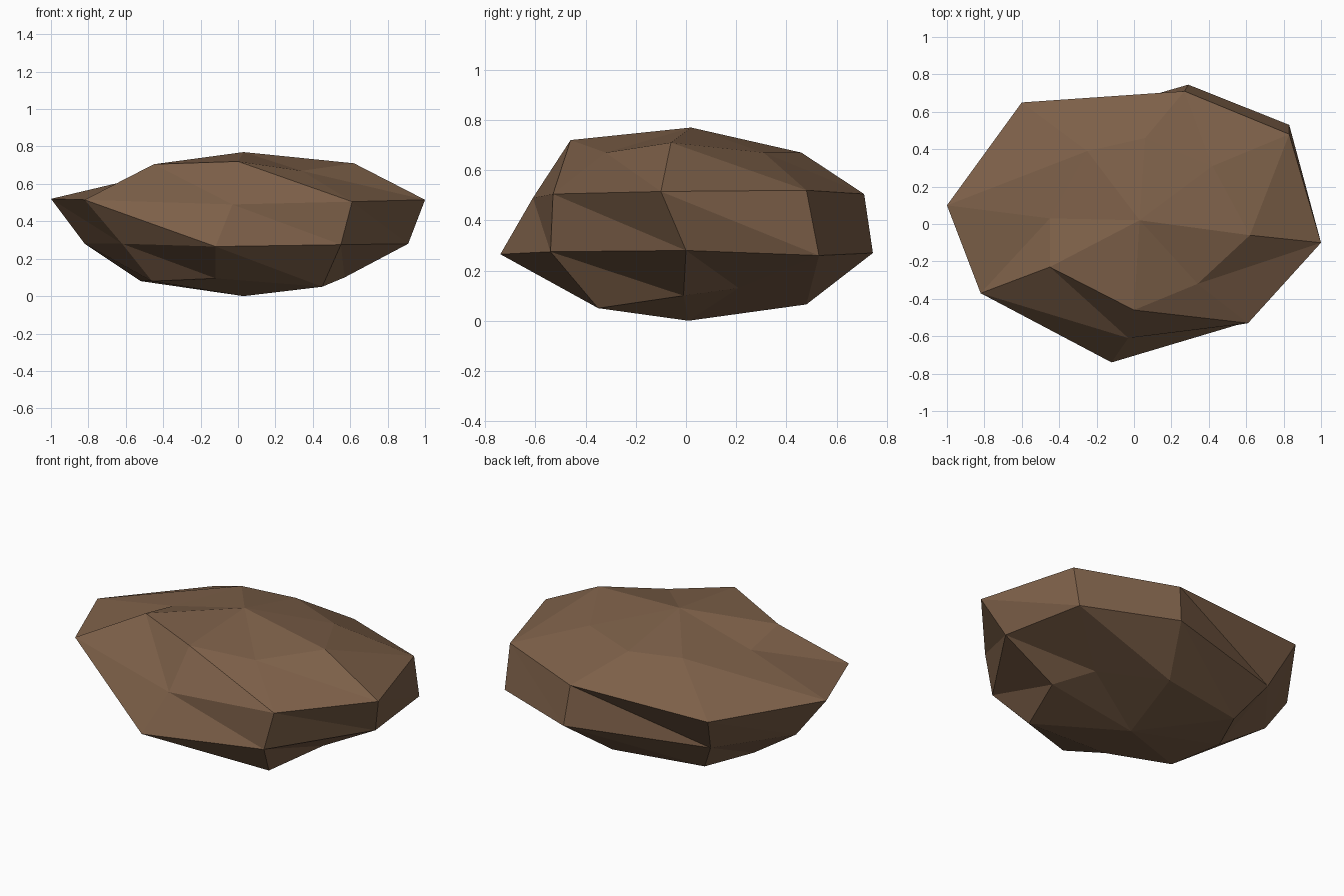
import bpy
import bmesh

# Remove the default cube
default = bpy.data.objects.get("Cube")
if default:
    bpy.data.objects.remove(default, do_unlink=True)


def flat_material(name, colour):
    mat = bpy.data.materials.new(name)
    mat.use_nodes = True
    mat.diffuse_color = colour
    shader = next(n for n in mat.node_tree.nodes if n.type == "BSDF_PRINCIPLED")
    shader.inputs["Base Color"].default_value = colour
    shader.inputs["Roughness"].default_value = 1
    return mat


def add_ring(bm, xs, ys, heights):
    """One rough eight-sided outline, counter-clockwise from the left (+x)."""
    return [bm.verts.new(point) for point in zip(xs, ys, heights)]


def bridge(bm, upper, lower):
    """Join two outlines with triangles, every diagonal leaning the same way."""
    count = len(upper)
    for i in range(count):
        j = (i + 1) % count
        bm.faces.new((upper[i], lower[i], lower[j]))
        bm.faces.new((upper[i], lower[j], upper[j]))


def cap(bm, ring, tip):
    """Close an outline with a fan of triangles around a tip point."""
    centre = bm.verts.new(tip)
    for i, vert in enumerate(ring):
        bm.faces.new((vert, ring[(i + 1) % len(ring)], centre))


bm = bmesh.new()

# Crown: uneven shoulder below the peak
crown = add_ring(bm,
                 (.62, .42, .06, -.25, -.45, -.45, 0, .34),
                 (-.06, .31, .46, .39, .03, -.23, -.46, -.32),
                 (.71, .67, .67, .685, .65, .705, .72, .67))

# Brim: the widest outline
brim = add_ring(bm,
                (1, .83, .27, -.6, -1, -.82, -.03, .61),
                (-.1, .48, .71, .65, .1, -.37, -.61, -.53),
                (.515, .52, .505, .493, .52, .515, .49, .505))

# Waist: lower side outline
waist = add_ring(bm,
                 (.91, .83, .29, -.52, -.82, -.62, -.12, .55),
                 (0, .53, .745, .51, .13, -.34, -.74, -.54),
                 (.28, .26, .27, .265, .28, .28, .265, .275))

# Foot: small outline just above the ground
foot = add_ring(bm,
                (.57, .45, .15, -.39, -.52, -.46, -.12, .45),
                (-.01, .21, .48, .38, .1, -.23, -.39, -.35),
                (.1, .13, .065, .07, .08, .08, .095, .05))

rings = (crown, brim, waist, foot)
for upper, lower in zip(rings, rings[1:]):
    bridge(bm, upper, lower)
cap(bm, crown, (.03, .02, .77))
cap(bm, foot, (.03, .01, 0))

# Consistent outward normals, flat facets
bmesh.ops.recalc_face_normals(bm, faces=bm.faces)
for face in bm.faces:
    face.smooth = False

mesh = bpy.data.meshes.new("boulder")
bm.to_mesh(mesh)
bm.free()
mesh.materials.append(flat_material("earth brown", (.205, .117, .066, 1)))

boulder = bpy.data.objects.new("boulder", mesh)
bpy.context.collection.objects.link(boulder)
